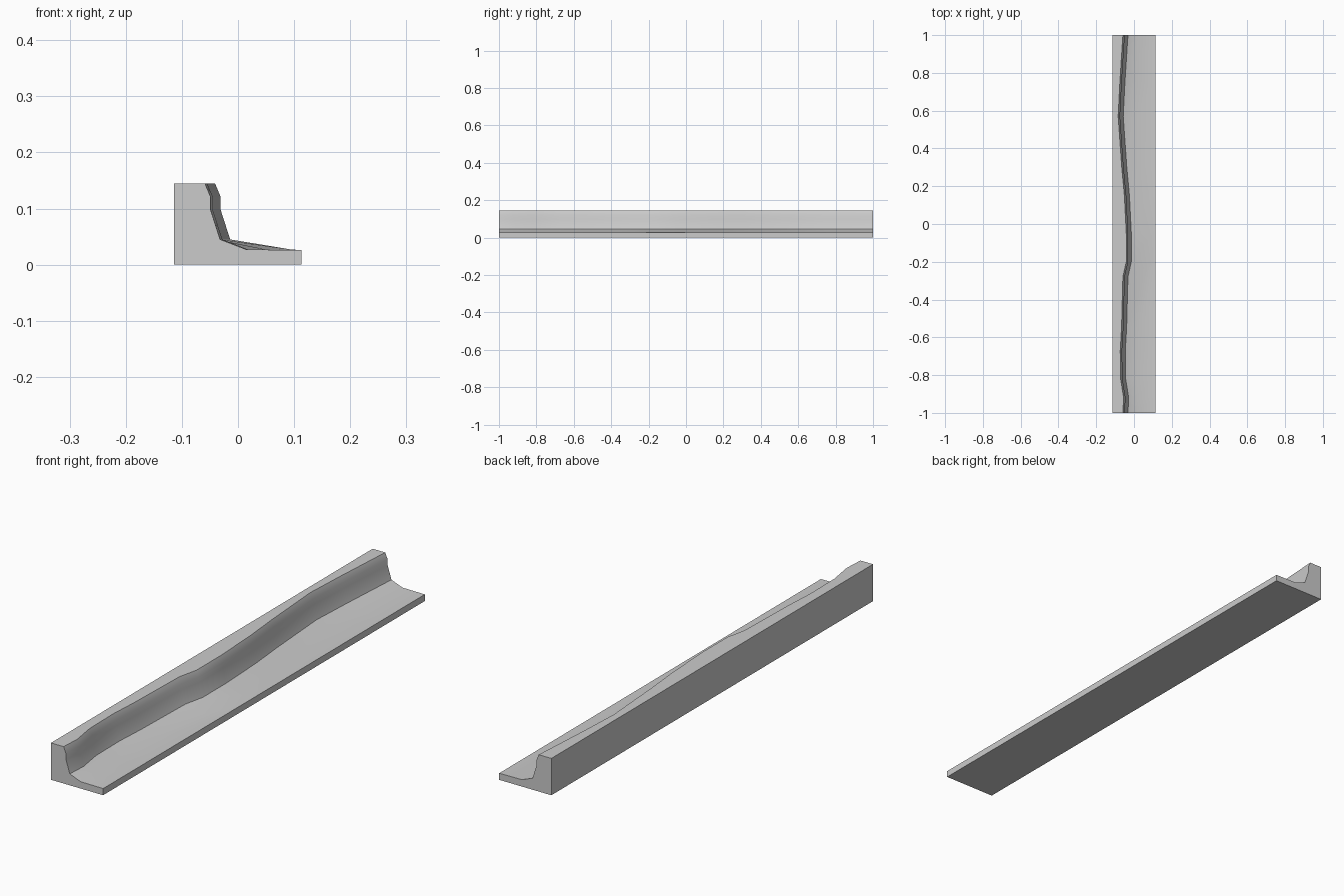
import bpy, bmesh, math

if "Cube" in bpy.data.objects:
    bpy.data.objects.remove(bpy.data.objects["Cube"])

# Stations along the length: y, sideways drift of the wall, x of the slope's foot
stations = [(-1, 0, .015), (-.92, .004, .018), (-.82, -.012, .01), (-.67, -.014, .01),
            (-.55, -.007, .02), (-.28, 0, .05), (-.2, .018, .095), (-.05, .018, .095),
            (.15, .008, .07), (.3, -.006, .04), (.57, -.025, .0), (.75, -.016, .005),
            (1, 0, .015)]

# Eroded wall profile (x, z), shifted by the drift
wall = [(-.059, .145), (-.049, .121), (-.049, .098), (-.032, .045)]


def section(drift, foot):
    return ([(-.114, 0), (-.114, .145)] + [(x + drift, z) for x, z in wall]
            + [(foot, .027), (.113, .026), (.113, 0)])


# Loft the sections into a closed ledge
bm = bmesh.new()
rings = [[bm.verts.new((x, y, z)) for x, z in section(d, f)] for y, d, f in stations]
for a, b in zip(rings, rings[1:]):
    for i in range(len(a)):
        j = (i + 1) % len(a)
        bm.faces.new((a[i], a[j], b[j], b[i]))
bm.faces.new(rings[0])
bm.faces.new(rings[-1][::-1])
bmesh.ops.recalc_face_normals(bm, faces=bm.faces)

mesh = bpy.data.meshes.new("curb_ledge")
bm.to_mesh(mesh)
bm.free()
ledge = bpy.data.objects.new("curb_ledge", mesh)
bpy.context.collection.objects.link(ledge)

# Smooth wall and floor, crisp top and base edges
bpy.context.view_layer.objects.active = ledge
ledge.select_set(True)
bpy.ops.object.shade_smooth_by_angle(angle=math.radians(35))
